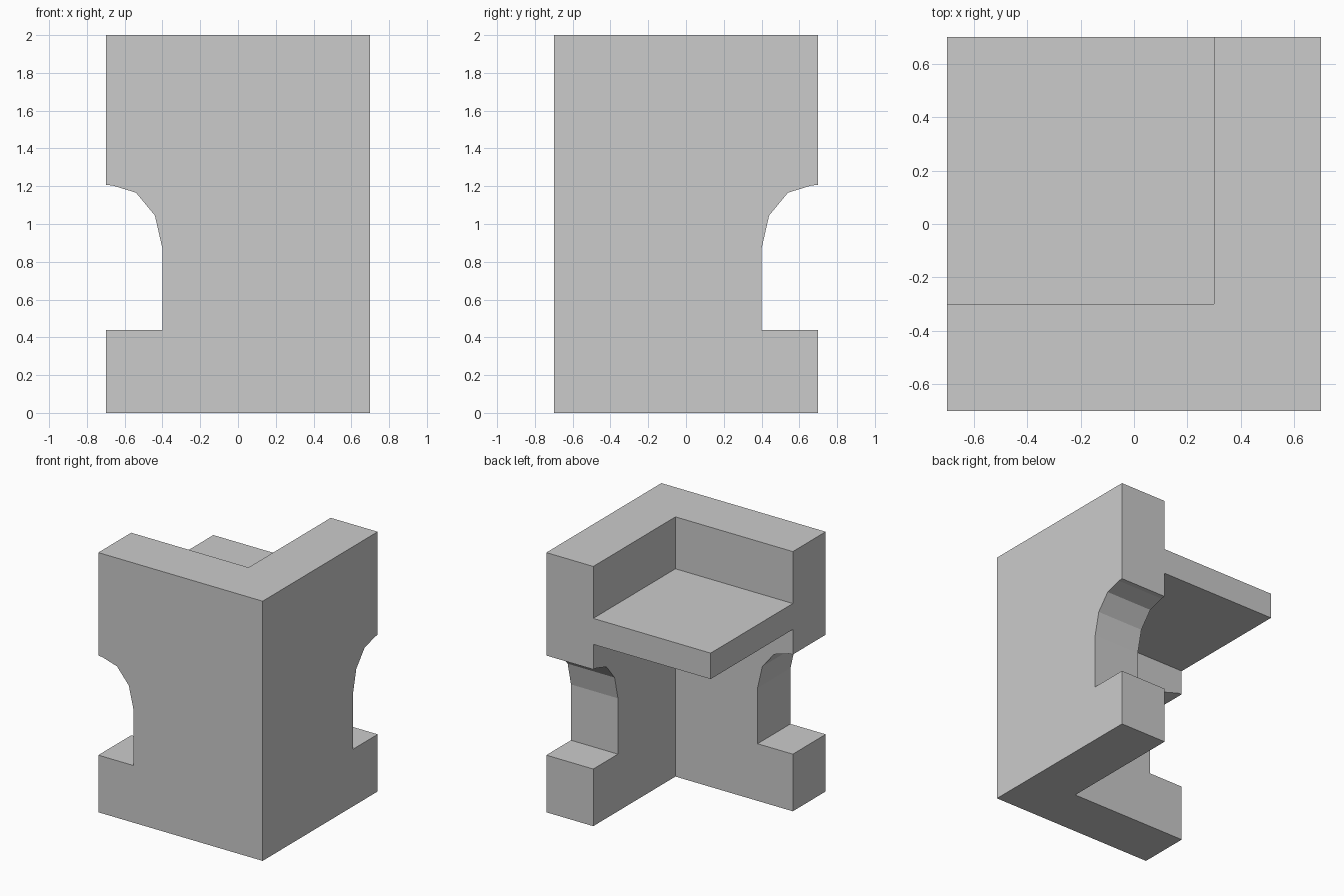
import bpy, bmesh
from math import radians
from mathutils import Matrix

if "Cube" in bpy.data.objects:
    bpy.data.objects.remove(bpy.data.objects["Cube"])


def prism(name, points, depth):
    """Extrude a polygon (list of 3D points) along the depth vector."""
    bm = bmesh.new()
    face = bm.faces.new([bm.verts.new(p) for p in points])
    ext = bmesh.ops.extrude_face_region(bm, geom=[face])
    verts = [g for g in ext["geom"] if isinstance(g, bmesh.types.BMVert)]
    bmesh.ops.translate(bm, verts=verts, vec=depth)
    bmesh.ops.recalc_face_normals(bm, faces=bm.faces)
    mesh = bpy.data.meshes.new(name)
    bm.to_mesh(mesh)
    bm.free()
    obj = bpy.data.objects.new(name, mesh)
    bpy.context.collection.objects.link(obj)
    return obj


def combine(target, other, operation):
    """Apply a boolean and remove the helper object."""
    mod = target.modifiers.new(operation, 'BOOLEAN')
    mod.operation, mod.solver, mod.object = operation, 'EXACT', other
    bpy.context.view_layer.objects.active = target
    bpy.ops.object.modifier_apply(modifier=mod.name)
    bpy.data.objects.remove(other)


# L-shaped corner wall, full height
plan = [(-0.7, -0.7), (0.7, -0.7), (0.7, 0.7), (0.3, 0.7), (0.3, -0.3), (-0.7, -0.3)]
wall = prism("corner_wall", [(x, y, 0) for x, y in plan], (0, 0, 2))

# Half-arched window notch at the free end of each wall
arch = [(-0.8, 0.44), (-0.4, 0.44), (-0.4, 0.87), (-0.44, 1.045),
        (-0.54, 1.166), (-0.665, 1.204), (-0.7, 1.207), (-0.8, 1.207)]
front_notch = prism("front_notch", [(x, -0.8, z) for x, z in arch], (0, 0.6, 0))
side_notch = prism("side_notch", [(0.2, -x, z) for x, z in arch], (0.6, 0, 0))
for notch in (front_notch, side_notch):
    notch.hide_render = True
    combine(wall, notch, 'DIFFERENCE')

# Floor slab filling the inside corner
floor = [(-0.7, -0.3), (0.3, -0.3), (0.3, 0.7), (-0.7, 0.7)]
slab = prism("floor_slab", [(x, y, 1.4) for x, y in floor], (0, 0, 0.2))
combine(wall, slab, 'UNION')

# Merge coplanar faces for clean flat sides
bm = bmesh.new()
bm.from_mesh(wall.data)
bmesh.ops.remove_doubles(bm, verts=bm.verts, dist=1e-4)
bmesh.ops.dissolve_limit(bm, angle_limit=radians(1), verts=bm.verts, edges=bm.edges)
bm.to_mesh(wall.data)
bm.free()
